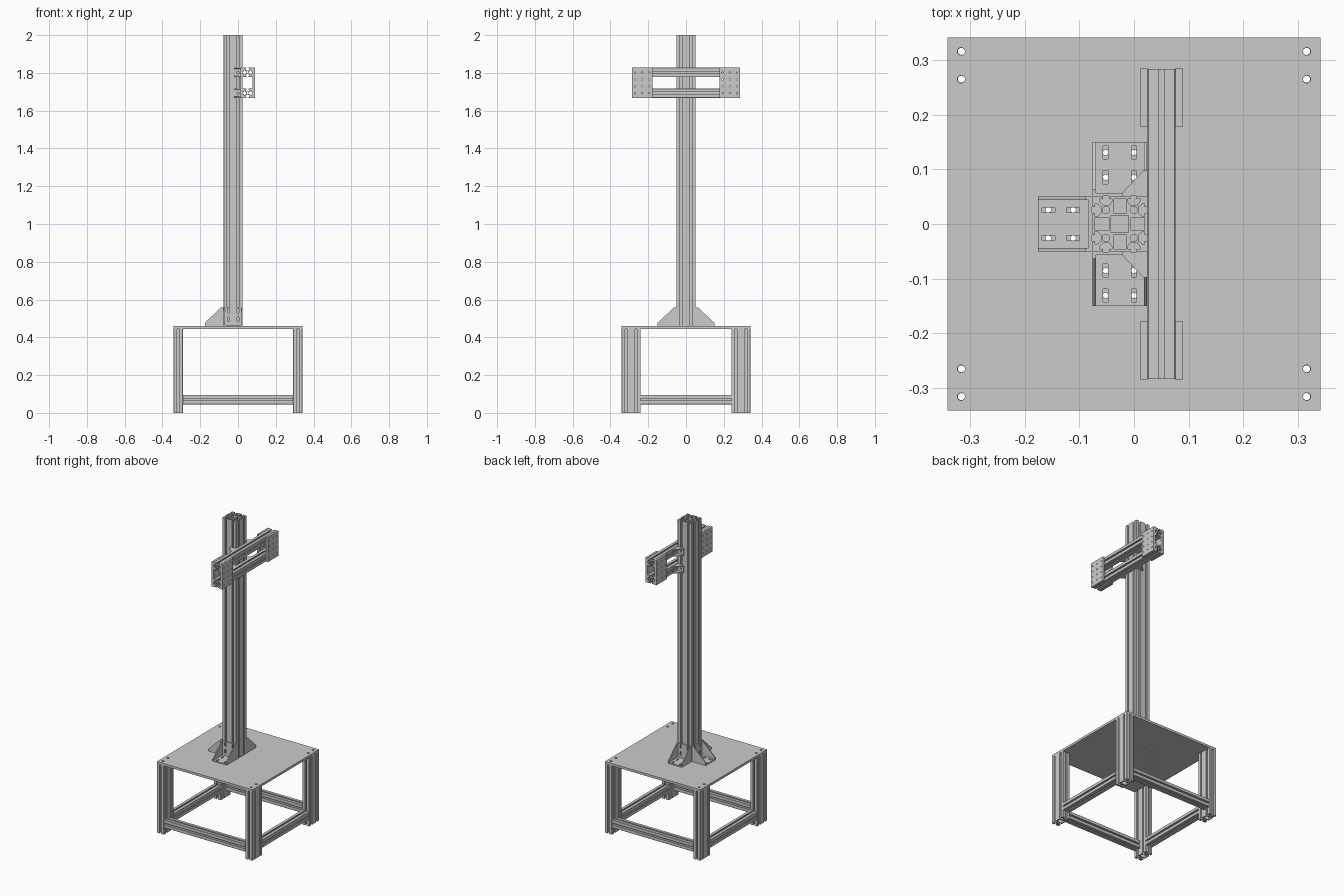
import bpy, bmesh
from math import sin, cos, tau
from mathutils import Vector, Matrix

if "Cube" in bpy.data.objects:
    bpy.data.objects.remove(bpy.data.objects["Cube"])

X, Y, Z = Vector((1, 0, 0)), Vector((0, 1, 0)), Vector((0, 0, 1))
P = 0.051            # width of one slotted profile cell
H = P / 2
CX = -0.026          # column centre
TOP = 0.46           # table top height


def circle(x, y, r, n=16):
    return [(x + r * cos(tau * i / n), y + r * sin(tau * i / n)) for i in range(n)]


def rect(x0, x1, y0, y1):
    return [(x0, y0), (x1, y0), (x1, y1), (x0, y1)]


def prism(name, outlines, depth, center, u, v):
    """Extrude an outline with holes; 2D axes are u and v, depth runs along u x v."""
    cu = bpy.data.curves.new(name, 'CURVE')
    cu.dimensions = '2D'
    cu.fill_mode = 'BOTH'
    cu.extrude = depth / 2
    for pts in outlines:
        s = cu.splines.new('POLY')
        s.points.add(len(pts) - 1)
        for p, (a, b) in zip(s.points, pts):
            p.co = (a, b, 0, 1)
        s.use_cyclic_u = True
    tmp = bpy.data.objects.new(name + "_curve", cu)
    bpy.context.collection.objects.link(tmp)
    bpy.context.view_layer.update()
    me = bpy.data.meshes.new_from_object(tmp)
    bpy.data.objects.remove(tmp)
    m = Matrix((u, v, u.cross(v))).transposed().to_4x4()
    m.translation = center
    bm = bmesh.new()
    bm.from_mesh(me)
    bmesh.ops.remove_doubles(bm, verts=bm.verts, dist=1e-5)
    bmesh.ops.transform(bm, matrix=m, verts=bm.verts)
    bmesh.ops.recalc_face_normals(bm, faces=bm.faces)
    for f in bm.faces:
        f.smooth = False
    bm.to_mesh(me)
    bm.free()
    me.name = name
    ob = bpy.data.objects.new(name, me)
    bpy.context.collection.objects.link(ob)
    return ob


def join(objs, name):
    bpy.ops.object.select_all(action='DESELECT')
    for o in objs:
        o.select_set(True)
    bpy.context.view_layer.objects.active = objs[0]
    bpy.ops.object.join()
    objs[0].name = name


# T-slot contour: (position along side, depth)
SLOT = [(-.0055, 0), (-.0055, .0055), (-.0115, .0055), (-.0115, .009), (-.006, .0165)]
SLOT += [(-t, d) for t, d in reversed(SLOT)]


def profile(nx, ny):
    """Slotted extrusion section with nx by ny cells, centred on the origin."""
    outer, c = [], .002
    sides = [(nx, ny, (1, 0)), (ny, nx, (0, 1)), (nx, ny, (-1, 0)), (ny, nx, (0, -1))]
    for n, m, (dx, dy) in sides:
        line = [(-n * H + c, 0)]
        for i in range(n):
            line += [((i - (n - 1) / 2) * P + t, d) for t, d in SLOT]
        line.append((n * H - c, 0))
        for t, d in line:
            k = d - m * H
            outer.append((t * dx - k * dy, t * dy + k * dx))
    loops = [outer]
    for i in range(nx):
        for j in range(ny):
            loops.append(circle((i - (nx - 1) / 2) * P, (j - (ny - 1) / 2) * P, .0065))
    # hollow chambers between the cells
    if (nx, ny) == (1, 2):
        loops.append([(-.02, -.011), (-.006, -.0145), (.006, -.0145), (.02, -.011),
                      (.02, .011), (.006, .0145), (-.006, .0145), (-.02, .011)])
    if (nx, ny) == (2, 2):
        loops.append(rect(-.016, .016, -.016, .016))
        for s in (-1, 1):
            lo, hi = sorted((s * .0195, s * .0455))
            loops += [rect(-.011, .011, lo, hi), rect(lo, hi, -.011, .011)]
    return loops


def bracket(name, o, u, v, size, width, t, along, across, sl, sw):
    """Gusset: two slotted plates along u and v with a web on each side."""
    w = u.cross(v)
    b = width / 2 - t
    slots = [rect(a - sl / 2, a + sl / 2, c - sw / 2, c + sw / 2) for a in along for c in across]
    web = [(0, 0), (size, 0), (size, .17 * size), (.12 * size, size), (0, size)]
    parts = [prism(name, [rect(0, size, -b, b)] + slots, t, o + v * t / 2, u, w),
             prism(name, [rect(t, size, -b, b)] + slots, t, o + u * t / 2, v, w)]
    for s in (-1, 1):
        parts.append(prism(name, [web], t, o + w * s * (width - t) / 2, u, v))
    join(parts, name)


# Table legs
leg_h = TOP - .015
for sx, a in ((-1, "left"), (1, "right")):
    for sy, b in ((-1, "front"), (1, "back")):
        prism(f"{b}_{a}_leg", profile(1, 2), leg_h,
              Vector((sx * (.342 - H), sy * (.342 - P), leg_h / 2)), X, Y)

# Lower rails
for s, a, b in ((-1, "front", "left"), (1, "back", "right")):
    prism(a + "_lower_rail", profile(1, 1), .684 - 2 * P, Vector((0, s * (.342 - H), .07)), Y, Z)
    prism(b + "_lower_rail", profile(1, 1), .684 - 4 * P, Vector((s * (.342 - H), 0, .07)), Z, X)

# Table top with bolt holes over the legs and under the brackets
along, across = (.0345, .08), (-.026, .026)
holes = [circle(sx * .317, sy * y, .007) for sx in (-1, 1) for sy in (-1, 1) for y in (.2655, .3165)]
for a in along:
    for c in across:
        holes += [circle(CX + c, P + a, .005), circle(CX + c, -P - a, .005),
                  circle(CX - P - a, c, .005)]
prism("table_top", [rect(-.342, .342, -.342, .342)] + holes, .015, Vector((0, 0, TOP - .0075)), X, Y)

# Column and its foot brackets
prism("column", profile(2, 2), 2 - TOP, Vector((CX, 0, 1 + TOP / 2)), X, Y)
for side, d in (("back", Y), ("front", -Y), ("left", -X)):
    bracket(side + "_foot_bracket", Vector((CX, 0, TOP)) + d * P, d, Z,
            .099, .1, .006, along, across, .024, .009)

# Crossbar rails with small corner brackets against the column
xf = CX + P
for zc, lvl in ((1.6925, "lower"), (1.8025, "upper")):
    prism(lvl + "_crossbar", profile(1, 1), .568, Vector((xf + H, 0, zc)), Z, X)
    for d, side in ((Y, "back"), (-Y, "front")):
        bracket(f"{lvl}_{side}_corner_bracket", Vector((xf, 0, zc)) + d * P, d, -X,
                .047, .045, .004, (.026,), (0,), .014, .009)

# End plates clamping the crossbar rails
for s, side in ((-1, "front"), (1, "back")):
    for xc, face in ((xf - .0065, "inner"), (xf + P + .0065, "outer")):
        dots = [circle(y, z, .0035, 12) for y in (-.038, 0, .038) for z in (-.055, -.018, .018, .055)]
        prism(f"{side}_{face}_end_plate", [rect(-.054, .054, -.0805, .0805)] + dots, .013,
              Vector((xc, s * .232, 1.7475)), Y, Z)
